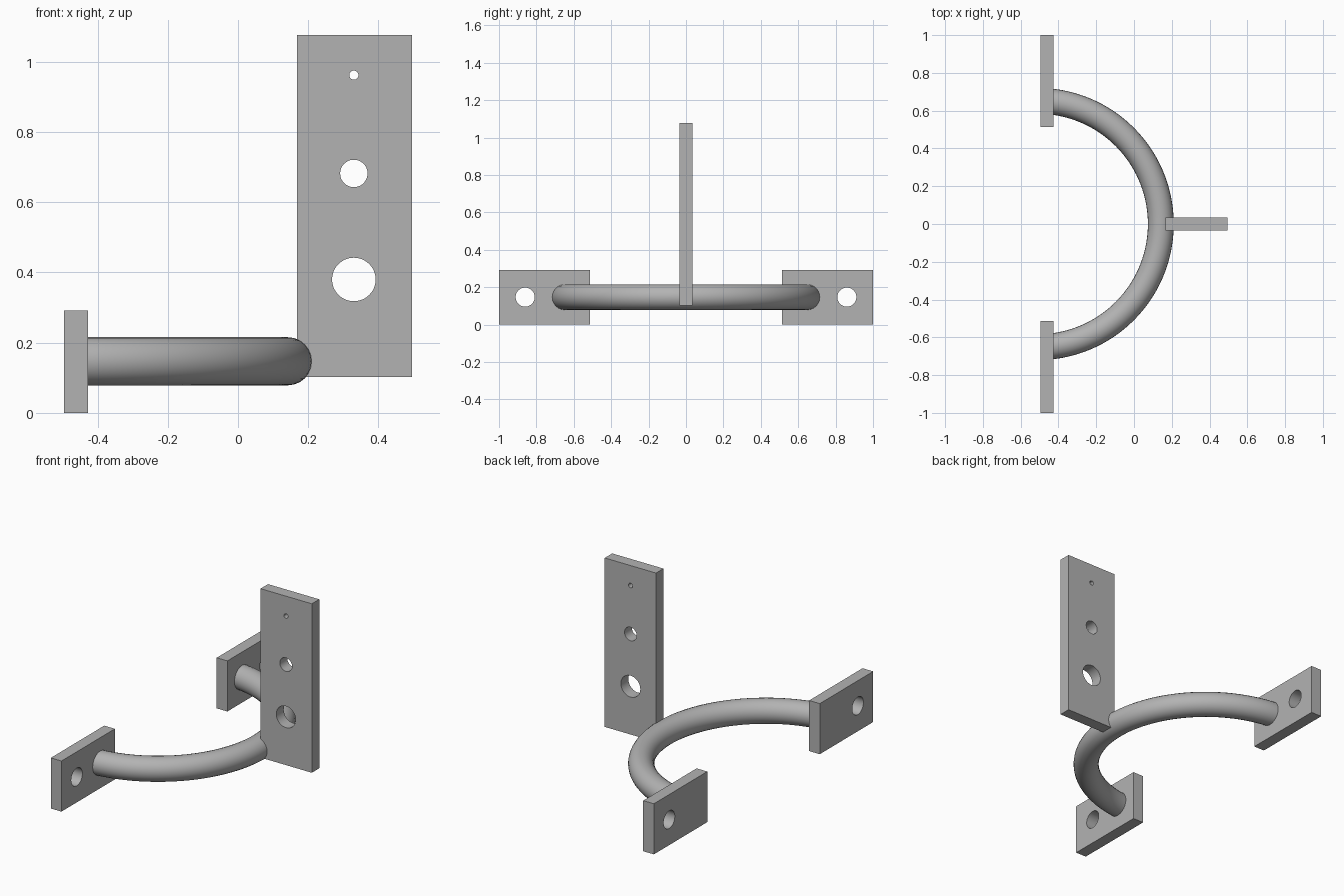
import bpy
import math
from mathutils import Vector

cube = bpy.data.objects.get("Cube")
if cube:
    bpy.data.objects.remove(cube, do_unlink=True)

# Single grey metal
metal = bpy.data.materials.new("grey metal")
metal.use_nodes = True
grey = (0.45, 0.45, 0.45, 1)
metal.diffuse_color = grey
metal.node_tree.nodes["Principled BSDF"].inputs["Base Color"].default_value = grey


def smooth(obj):
    bpy.ops.object.select_all(action="DESELECT")
    obj.select_set(True)
    bpy.context.view_layer.objects.active = obj
    bpy.ops.object.shade_smooth_by_angle(angle=math.radians(30))


def drilled_plate(name, low, high, rotation, holes):
    """Box between two corners, with round holes given as (centre, radius)."""
    low, high = Vector(low), Vector(high)
    bpy.ops.mesh.primitive_cube_add(size=1, location=(low + high) / 2)
    plate = bpy.context.object
    plate.name = name
    plate.scale = high - low
    bpy.ops.object.transform_apply(location=False, rotation=False, scale=True)
    plate.data.materials.append(metal)
    for centre, radius in holes:
        bpy.ops.mesh.primitive_cylinder_add(
            vertices=48, radius=radius, depth=0.3, location=centre, rotation=rotation)
        cutter = bpy.context.object
        cutter.data.materials.append(metal)
        cut = plate.modifiers.new("hole", "BOOLEAN")
        cut.operation = "DIFFERENCE"
        cut.solver = "EXACT"
        cut.object = cutter
        bpy.context.view_layer.objects.active = plate
        bpy.ops.object.modifier_apply(modifier=cut.name)
        bpy.data.objects.remove(cutter, do_unlink=True)
    smooth(plate)
    return plate


# Wall plates, one at each end of the bar
bar_z = 0.147
for side, label in ((1, "back"), (-1, "front")):
    inner, outer = sorted((side * 0.513, side))
    drilled_plate(label + "_wall_plate", (-0.495, inner, 0), (-0.427, outer, 0.292),
                  (0, math.pi / 2, 0), [((-0.46, side * 0.86, bar_z), 0.051)])

# Upright plate with three holes of growing size
drilled_plate("upright_plate", (0.168, -0.034, 0.102), (0.495, 0.034, 1.077),
              (math.pi / 2, 0, 0),
              [((0.33, 0, 0.962), 0.013), ((0.33, 0, 0.682), 0.039), ((0.33, 0, 0.38), 0.062)])

# Round bar swept along an arc, its ends buried in the wall plates
centre_x, bend, steps = -0.51, 0.652, 64
end = math.acos(0.06 / bend)
path = bpy.data.curves.new("curved_bar", "CURVE")
path.dimensions = "3D"
path.bevel_depth = 0.0685
path.bevel_resolution = 10
path.use_fill_caps = True
spline = path.splines.new("POLY")
spline.points.add(steps)
for i, point in enumerate(spline.points):
    a = end * (2 * i / steps - 1)
    point.co = (centre_x + bend * math.cos(a), bend * math.sin(a), bar_z, 1)
bar = bpy.data.objects.new("curved_bar", path)
bpy.context.collection.objects.link(bar)
bpy.ops.object.select_all(action="DESELECT")
bar.select_set(True)
bpy.context.view_layer.objects.active = bar
bpy.ops.object.convert(target="MESH")
bar = bpy.context.object
bar.name = "curved_bar"
bar.data.materials.clear()
bar.data.materials.append(metal)
smooth(bar)
